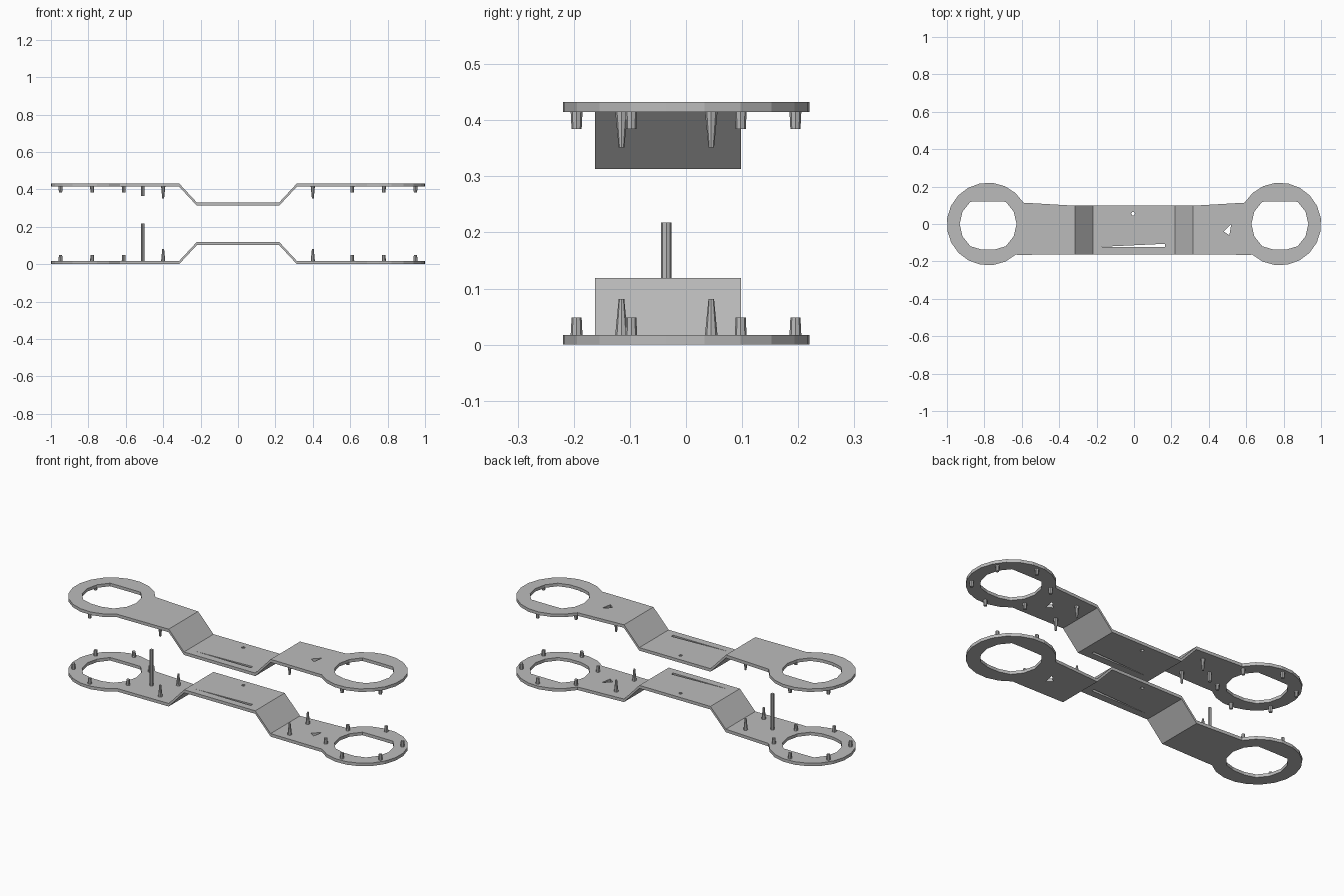
import bpy, bmesh
from math import cos, sin, radians, pi
from mathutils import Matrix, Vector

cube = bpy.data.objects.get("Cube")
if cube:
    bpy.data.objects.remove(cube)

RING_X, RING_R = 0.78, 0.221
THICK, RISE, TOTAL = 0.017, 0.102, 0.432
BEND_IN, BEND_OUT = 0.22, 0.315

grey = bpy.data.materials.new("plain grey")
grey.use_nodes = True
grey.diffuse_color = (0.5, 0.5, 0.5, 1)
grey.node_tree.nodes["Principled BSDF"].inputs["Base Color"].default_value = (0.5, 0.5, 0.5, 1)


def finish(name, bm, flip):
    """Turn a bmesh into an object, mirrored in height for the upper plate."""
    if flip:
        for v in bm.verts:
            v.co.z = TOTAL - v.co.z
    bmesh.ops.recalc_face_normals(bm, faces=bm.faces)
    mesh = bpy.data.meshes.new(name)
    bm.to_mesh(mesh)
    bm.free()
    mesh.materials.append(grey)
    bpy.context.collection.objects.link(bpy.data.objects.new(name, mesh))


def circle(x, y, r, n):
    return [(x + r * cos(2 * pi * i / n), y + r * sin(2 * pi * i / n)) for i in range(n)]


def outline():
    """Dumbbell outline: a ring at each end and a narrower arm."""
    arc = [radians(149 - 281 * i / 16) for i in range(17)]
    half = [(0.32, 0.098)] + [(RING_X + RING_R * cos(a), RING_R * sin(a)) for a in arc]
    half += [(0.6, -0.165), (0.32, -0.162)]
    return half + [(-x, y) for x, y in reversed(half)]


def loops():
    result = [outline()]
    # large ring openings, slightly flattened at the back
    for side in (-1, 1):
        result.append([(x, max(-0.137, min(0.12, y)))
                       for x, y in circle(side * RING_X, 0, 0.152, 14)])
    # screw hole, slit and triangular opening
    result.append(circle(-0.005, 0.055, 0.01, 6))
    result.append([(-0.18, -0.122), (0.165, -0.122), (0.165, -0.106)])
    result.append([(0.48, -0.04), (0.51, -0.06), (0.52, 0.0)])
    return result


def plate(name, flip):
    bm = bmesh.new()
    for loop in loops():
        verts = [bm.verts.new((x, y, 0)) for x, y in loop]
        for a, b in zip(verts, verts[1:] + verts[:1]):
            bm.edges.new((a, b))
    bmesh.ops.triangle_fill(bm, use_beauty=True, edges=bm.edges[:], normal=(0, 0, 1))
    # cut at the bend lines
    for x in (-BEND_OUT, -BEND_IN, BEND_IN, BEND_OUT):
        geom = bm.verts[:] + bm.edges[:] + bm.faces[:]
        bmesh.ops.bisect_plane(bm, geom=geom, dist=1e-5, plane_co=(x, 0, 0), plane_no=(1, 0, 0))
    # thicken, then raise the middle
    ext = bmesh.ops.extrude_face_region(bm, geom=bm.faces[:], use_keep_orig=True)
    top = [g for g in ext["geom"] if isinstance(g, bmesh.types.BMVert)]
    bmesh.ops.translate(bm, verts=top, vec=(0, 0, THICK))
    for v in bm.verts:
        t = (BEND_OUT - abs(v.co.x)) / (BEND_OUT - BEND_IN)
        v.co.z += RISE * max(0, min(1, t))
    finish(name, bm, flip)


def pin(name, x, y, height, r1, r2, flip):
    """Peg standing on the inner face of a plate."""
    base = THICK * 0.5
    bm = bmesh.new()
    bmesh.ops.create_cone(bm, cap_ends=True, segments=8, radius1=r1, radius2=r2,
                          depth=height - base,
                          matrix=Matrix.Translation(Vector((x, y, (height + base) / 2))))
    finish(name, bm, flip)


for level, flip in (("lower", False), ("upper", True)):
    plate(level + "_plate", flip)
    for side, label in ((1, "left"), (-1, "right")):
        # six short pegs around each ring
        for i in range(6):
            a = radians(30 + 60 * i)
            pin(f"{level}_{label}_ring_peg_{i + 1}", side * (RING_X + 0.195 * cos(a)),
                0.195 * sin(a), 0.048, 0.011, 0.009, flip)
        # two pointed pegs on each arm
        for y, place in ((-0.115, "front"), (0.045, "back")):
            pin(f"{level}_{label}_{place}_spike", side * 0.4, y, 0.081, 0.012, 0.005, flip)
    # tall locating post below, short socket above
    pin(level + "_post", -0.51, -0.035, 0.066 if flip else 0.218, 0.0095, 0.0095, flip)
